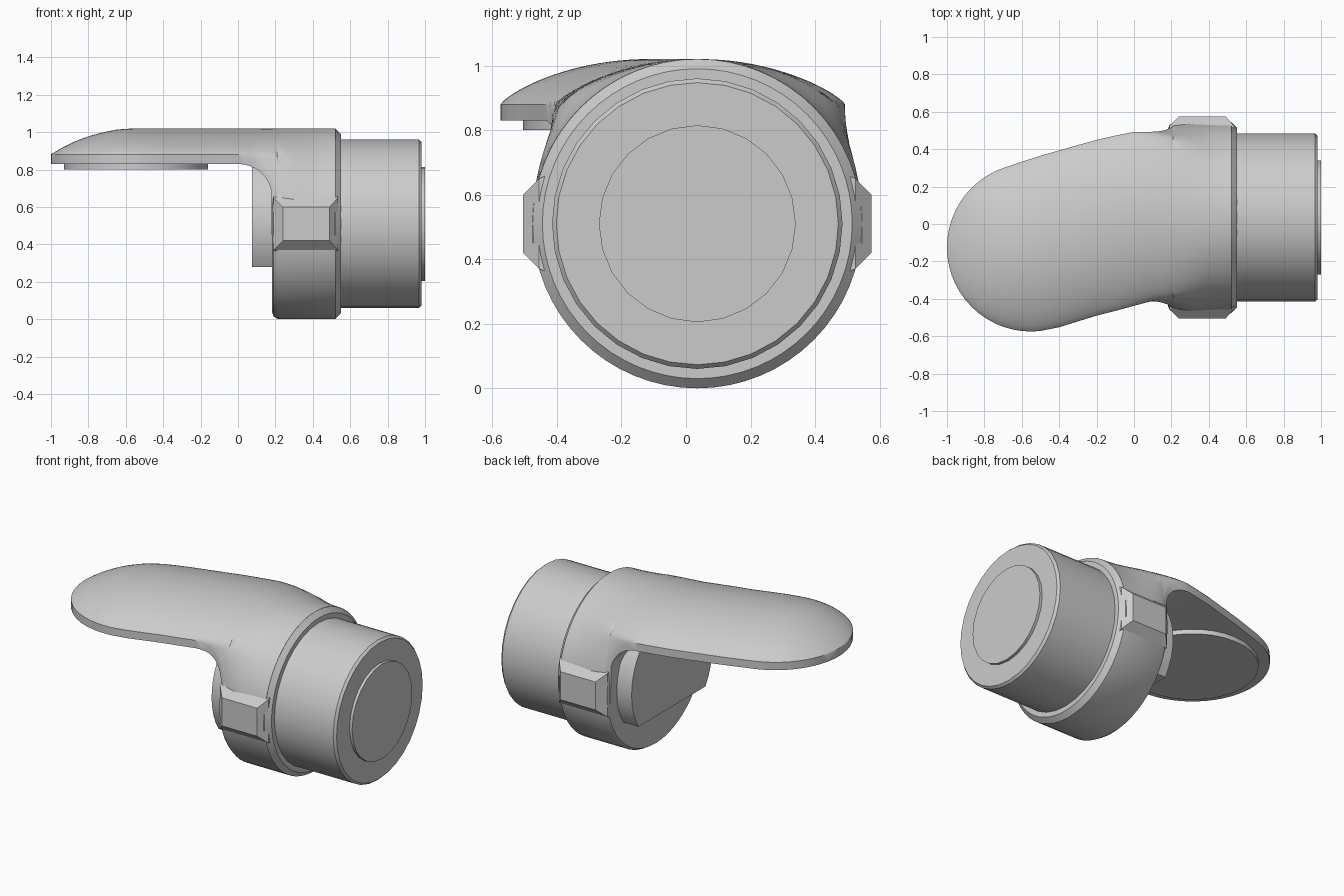
import bpy, bmesh, math

if "Cube" in bpy.data.objects:
    bpy.data.objects.remove(bpy.data.objects["Cube"])

CY, CZ = 0.035, 0.51          # axis of the round parts


def finish(name, bm, angle=32):
    bmesh.ops.recalc_face_normals(bm, faces=bm.faces)
    me = bpy.data.meshes.new(name)
    bm.to_mesh(me)
    bm.free()
    ob = bpy.data.objects.new(name, me)
    bpy.context.collection.objects.link(ob)
    bpy.ops.object.select_all(action='DESELECT')
    ob.select_set(True)
    bpy.context.view_layer.objects.active = ob
    bpy.ops.object.shade_smooth_by_angle(angle=math.radians(angle))
    return ob


def loft(name, rings, angle=32):
    """Bridge closed rings of points and cap both ends."""
    bm = bmesh.new()
    vs = [[bm.verts.new(p) for p in r] for r in rings]
    n = len(vs[0])
    for a, b in zip(vs, vs[1:]):
        for i in range(n):
            j = (i + 1) % n
            bm.faces.new((a[i], a[j], b[j], b[i]))
    bm.faces.new(vs[0])
    bm.faces.new(vs[-1])
    return finish(name, bm, angle)


def lathe_x(name, profile, n, zmin=-9.0):
    """Revolve (x, radius) pairs around the main axis, clamped at zmin."""
    rings = []
    for x, r in profile:
        rings.append([(x, CY + r * math.cos(2 * math.pi * i / n),
                       max(zmin, CZ + r * math.sin(2 * math.pi * i / n)))
                      for i in range(n)])
    return loft(name, rings)


def interp(pts, x):
    if x <= pts[0][0]:
        return pts[0][1]
    for (x0, y0), (x1, y1) in zip(pts, pts[1:]):
        if x <= x1:
            return y0 + (y1 - y0) * (x - x0) / (x1 - x0)
    return pts[-1][1]


# collar, barrel and end disc
lathe_x("collar", [(0.183, 0.475), (0.19, 0.495), (0.215, 0.51), (0.52, 0.51), (0.55, 0.48)], 64)
lathe_x("barrel", [(0.5, 0.45), (0.967, 0.45), (0.982, 0.437)], 32)
lathe_x("end_disc", [(0.95, 0.305), (1.0, 0.305)], 24)

# stop block behind the collar: disc with a flat bottom
n = 32
arc = []
a0 = math.asin((0.28 - CZ) / 0.41)
for i in range(n):
    a = a0 + (math.pi - 2 * a0) * i / (n - 1)
    arc.append((CY + 0.41 * math.cos(a), CZ + 0.41 * math.sin(a)))
loft("stop_block", [[(x, y, z) for y, z in arc] for x in (0.075, 0.22)])

# grip tabs on both sides of the collar
for name, s in (("tab_left", -1), ("tab_right", 1)):
    def rect(off, x0, x1, z0, z1):
        y = CY + s * off
        return [(x0, y, z0), (x1, y, z0), (x1, y, z1), (x0, y, z1)]
    loft(name, [rect(0.44, 0.19, 0.535, 0.35, 0.67),
                rect(0.49, 0.19, 0.535, 0.37, 0.65),
                rect(0.54, 0.24, 0.49, 0.42, 0.60)], 20)

# lever: domed paddle blending into the round collar
TX, TY, TR = -0.55, -0.125, 0.45
Y_BACK = [(-0.68, 0.306), (-0.5, 0.365), (-0.2, 0.45), (0, 0.495), (0.2, 0.522), (0.3, 0.545)]
Y_FRONT = [(-0.5, -0.572), (-0.4, -0.552), (-0.2, -0.49), (0, -0.44), (0.1, -0.425),
           (0.2, -0.442), (0.3, -0.475)]
Z_TOP = [(-1, 0.882), (-0.95, 0.912), (-0.88, 0.948), (-0.8, 0.978), (-0.72, 1.0),
         (-0.64, 1.015), (-0.56, 1.02)]


def tip(x):
    return math.sqrt(max(0.0, TR * TR - (x - TX) ** 2))


def drop(x, r, h):
    return h * (1 - math.sqrt(max(0.0, 1 - (max(x, 0) / r) ** 2)))


def section(x, m=18):
    yb = TY + tip(x) if x < -0.68 else interp(Y_BACK, x)
    yf = TY - tip(x) if x < -0.5 else interp(Y_FRONT, x)
    top = interp(Z_TOP, x)
    t = min(1, max(0, (x + 0.05) / 0.57))
    t = t * t * (3 - 2 * t)
    w = (yb - yf) / 2
    yc = (yb + yf) / 2 * (1 - t) + CY * t
    rim = 0.88 - drop(x, 0.21, 0.27) if x < 0.209 else CZ
    bot = 0.83 - drop(x, 0.18, 0.17) if x < 0.1795 else 0.45
    half = []
    for i in range(m + 1):
        z = rim + (top - rim) * math.sin(math.pi / 2 * i / m)
        u = min(1, max(0, (z - 0.88) / (top - 0.88)))
        wa = w * math.sqrt(max(0, 1 - u ** 1.25))
        wb = math.sqrt(max(0, 0.511 ** 2 - (z - CZ) ** 2))
        half.append((wa * (1 - t) + wb * t if i < m else 0, z))
    half.insert(0, (half[0][0], bot))
    return ([(x, yc + h, z) for h, z in half] +
            [(x, yc - h, z) for h, z in reversed(half[:-1])])


xs = [TX - TR * math.cos(math.pi / 2 * i / 14) for i in range(15)]
xs[0] = -0.9998
xs += [-0.5 + 0.1 * i for i in range(5)]
xs += [0.18 * math.sin(math.pi / 2 * i / 9) for i in range(9)]
xs += [0.179, 0.18, 0.195, 0.203, 0.2085, 0.21, 0.25, 0.3, 0.36, 0.42, 0.48, 0.52]
loft("lever", [section(x) for x in xs], 35)

# round finger pad under the paddle
loft("finger_pad", [[(-0.545 + 0.385 * math.cos(2 * math.pi * i / 32),
                      -0.12 + 0.385 * math.sin(2 * math.pi * i / 32), z)
                     for i in range(32)] for z in (0.80, 0.845)])
